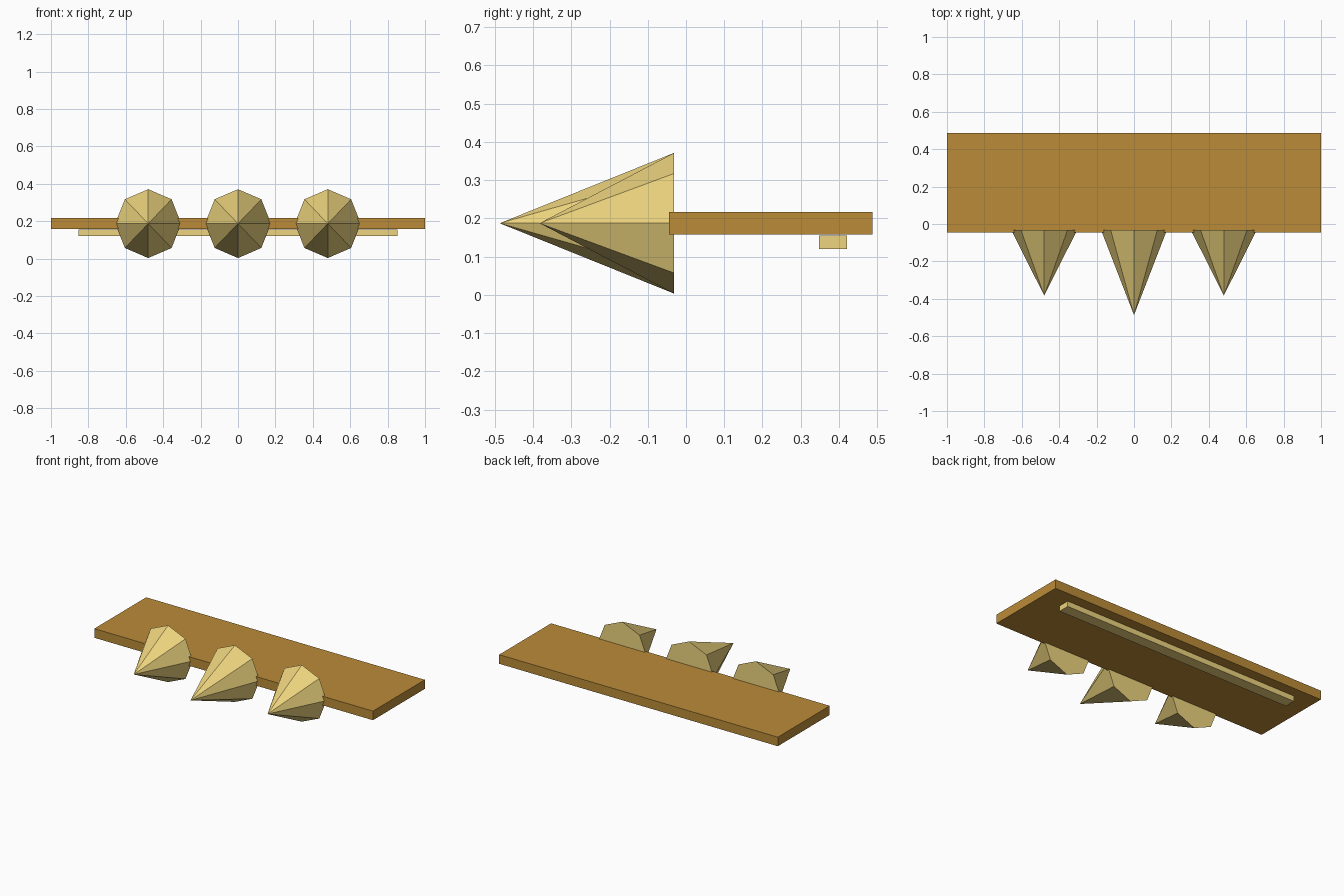
import bpy, math
from mathutils import Matrix

if "Cube" in bpy.data.objects:
    bpy.data.objects.remove(bpy.data.objects["Cube"])


def material(name, color):
    m = bpy.data.materials.new(name)
    m.diffuse_color = (*color, 1)
    m.use_nodes = True
    m.node_tree.nodes["Principled BSDF"].inputs["Base Color"].default_value = m.diffuse_color
    return m


wood = material("brown", (0.50, 0.26, 0.04))
cream = material("pale_gold", (0.85, 0.66, 0.21))


def box(name, lo, hi, mat):
    size = [b - a for a, b in zip(lo, hi)]
    mid = [(a + b) / 2 for a, b in zip(lo, hi)]
    bpy.ops.mesh.primitive_cube_add(size=1)
    ob = bpy.context.object
    ob.name = name
    ob.data.transform(Matrix.Translation(mid) @ Matrix.Diagonal((*size, 1)))
    ob.data.materials.append(mat)


def spike(name, x, tip_y, base_y=-0.031):
    # eight-sided cone pointing forward, slightly narrower than tall
    depth = base_y - tip_y
    bpy.ops.mesh.primitive_cone_add(vertices=8, radius1=0.184, radius2=0, depth=depth)
    ob = bpy.context.object
    ob.name = name
    ob.data.transform(Matrix.Translation((x, (base_y + tip_y) / 2, 0.187))
                      @ Matrix.Diagonal((0.96, 1, 1, 1))
                      @ Matrix.Rotation(math.pi / 2, 4, 'X'))
    ob.data.materials.append(cream)


# flat board and the strip under its back edge
box("board", (-1, -0.045, 0.157), (1, 0.487, 0.216), wood)
box("under_strip", (-0.853, 0.348, 0.12), (0.853, 0.421, 0.155), cream)

# three spikes on the front edge, the middle one longest
for name, x, tip in (("left_spike", -0.48, -0.383),
                     ("middle_spike", 0, -0.487),
                     ("right_spike", 0.48, -0.383)):
    spike(name, x, tip)
